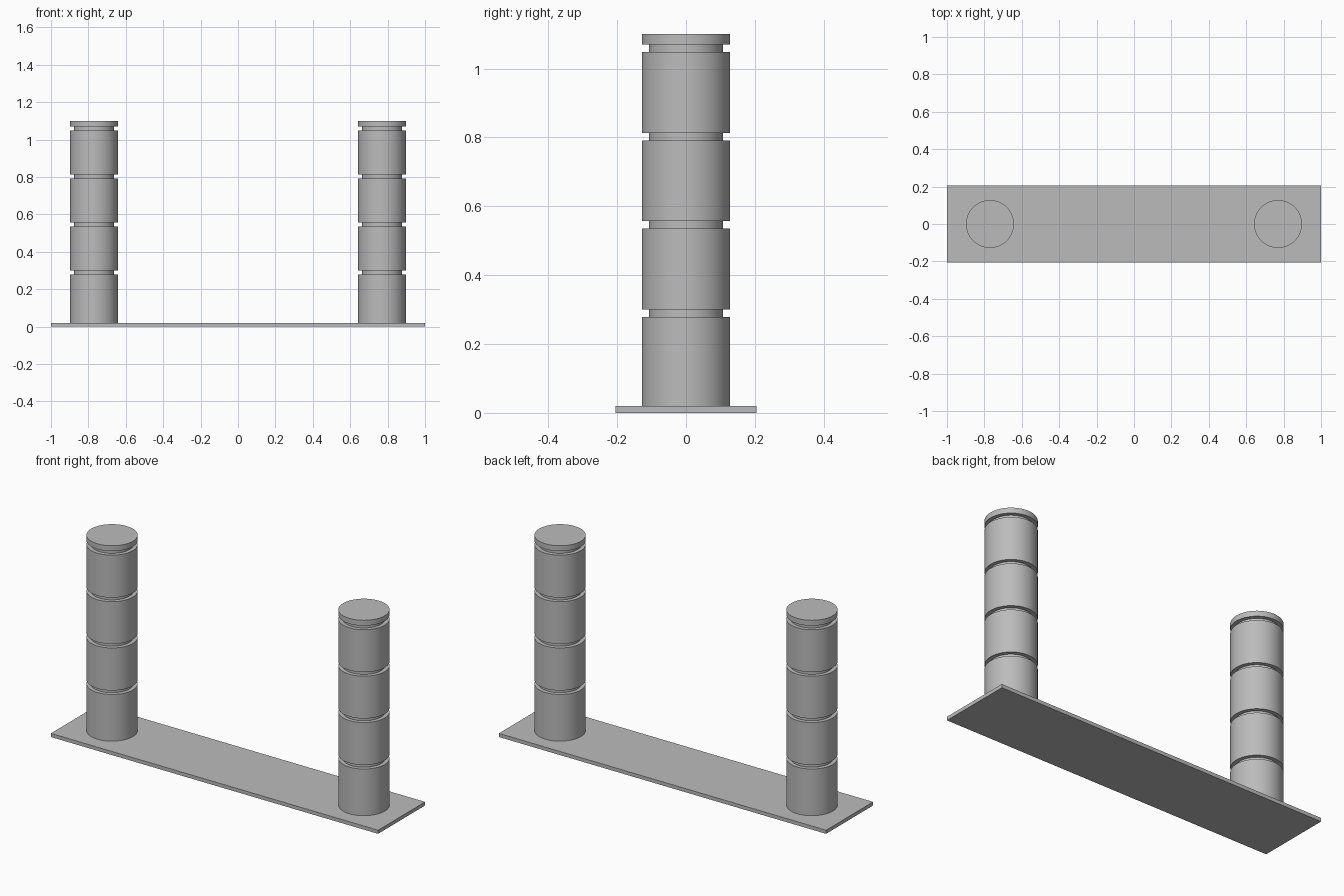
import bpy
import bmesh
import math

cube = bpy.data.objects.get("Cube")
if cube:
    bpy.data.objects.remove(cube, do_unlink=True)

grey = bpy.data.materials.new("stone grey")
grey.use_nodes = True
colour = (0.5, 0.5, 0.5, 1)
grey.diffuse_color = colour
grey.node_tree.nodes["Principled BSDF"].inputs["Base Color"].default_value = colour

BASE_TOP = 0.02
TOP = 1.1
RADIUS, NECK = 0.128, 0.107
GROOVE = 0.022
GROOVE_BOTTOMS = (0.278, 0.535, 0.791, 1.048)


def add_object(name, bm):
    bmesh.ops.recalc_face_normals(bm, faces=bm.faces)
    mesh = bpy.data.meshes.new(name)
    bm.to_mesh(mesh)
    bm.free()
    mesh.materials.append(grey)
    obj = bpy.data.objects.new(name, mesh)
    bpy.context.collection.objects.link(obj)
    return obj


# Thin rectangular base
bm = bmesh.new()
bmesh.ops.create_cube(bm, size=1)
bmesh.ops.scale(bm, vec=(2, 0.41, BASE_TOP), verts=bm.verts)
bmesh.ops.translate(bm, vec=(0, 0, BASE_TOP / 2), verts=bm.verts)
add_object("base_plate", bm)


def make_column(name, x):
    # Grooved profile from the base up to the cap, spun about the column axis
    profile = [(0, BASE_TOP), (RADIUS, BASE_TOP)]
    for z in GROOVE_BOTTOMS:
        profile += [(RADIUS, z), (NECK, z), (NECK, z + GROOVE), (RADIUS, z + GROOVE)]
    profile += [(RADIUS, TOP), (0, TOP)]

    bm = bmesh.new()
    verts = [bm.verts.new((r, 0, z)) for r, z in profile]
    edges = [bm.edges.new(pair) for pair in zip(verts, verts[1:])]
    bmesh.ops.spin(bm, geom=verts + edges, cent=(0, 0, 0), axis=(0, 0, 1),
                   angle=math.tau, steps=64)
    bmesh.ops.remove_doubles(bm, verts=bm.verts, dist=0.0001)
    column = add_object(name, bm)
    column.location.x = x

    bpy.ops.object.select_all(action="DESELECT")
    column.select_set(True)
    bpy.context.view_layer.objects.active = column
    bpy.ops.object.shade_smooth_by_angle(angle=math.radians(30))


# Matching columns at both ends
for name, x in (("left_column", 0.77), ("right_column", -0.77)):
    make_column(name, x)
